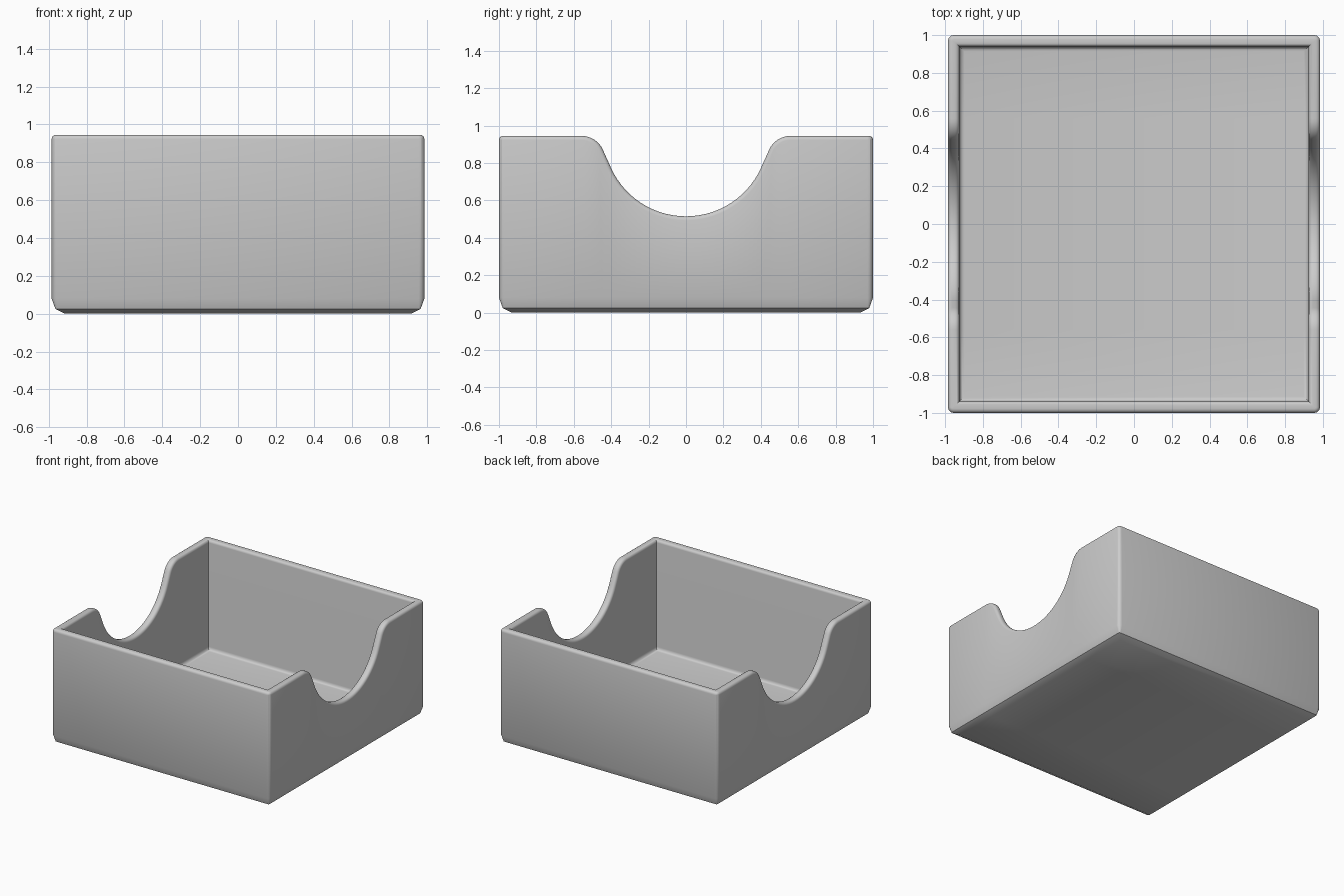
import bpy
import bmesh
from math import sin, cos, radians, pi

cube = bpy.data.objects.get("Cube")
if cube:
    bpy.data.objects.remove(cube, do_unlink=True)

HX, HY, TOP = 0.985, 1.0, 0.945      # half width, half depth, height
WALL, FLOOR = 0.06, 0.05             # wall and floor thickness
CORNER, RIM = 0.03, 0.022            # corner and rim rounding
SCOOP, LOW, FILLET = 0.44, 0.515, 0.126
TILT = radians(66)


def scoop_half():
    """Half of the scoop outline: (y, z, normal y, normal z), centre outwards."""
    pts = []
    for i in range(15):
        a = TILT * i / 14
        pts.append((SCOOP * sin(a), LOW + SCOOP * (1 - cos(a)), -sin(a), cos(a)))
    # fillet that joins the scoop to the flat rim
    y0 = pts[-1][0] + 0.042 + FILLET * sin(TILT)
    for i in range(9):
        a = TILT * (1 - i / 8)
        pts.append((y0 - FILLET * sin(a), TOP - FILLET * (1 - cos(a)), -sin(a), cos(a)))
    return pts


half = scoop_half()
scoop = [(-y, z, -ny, nz) for y, z, ny, nz in reversed(half[1:])] + half


def corner(sx, sy, start, inset, drop, height):
    """Rounded corner; it becomes sharp when inset past its radius."""
    r = max(CORNER - inset, 0)
    cx, cy = sx * (HX - inset - r), sy * (HY - inset - r)
    z = TOP - drop if height is None else height
    angles = [start + pi / 2 * i / 3 for i in range(4)]
    return [(cx + r * cos(a), cy + r * sin(a), z) for a in angles]


def side(sx, inset, drop, height):
    """Points along one scooped side, offset square to the scoop outline."""
    pts = []
    for y, z, ny, nz in scoop:
        pz = z - drop * nz if height is None else height
        pts.append((sx * (HX - inset), y - drop * ny, pz))
    return pts if sx > 0 else pts[::-1]


def ring(inset, drop=0.0, height=None):
    args = (inset, drop, height)
    return (corner(1, -1, -pi / 2, *args) + side(1, *args)
            + corner(1, 1, 0, *args) + corner(-1, 1, pi / 2, *args)
            + side(-1, *args) + corner(-1, -1, pi, *args))


# Wall section: bottom edge, outside, rounded rim, inside, floor fillet
steps = [radians(a) for a in (0, 22.5, 45, 67.5, 90)]
rings = [ring(0.07, height=0.0), ring(0.02, height=0.025), ring(0, height=0.08)]
rings += [ring(RIM * (1 - cos(a)), RIM * (1 - sin(a))) for a in steps]
rings += [ring(WALL - RIM * (1 - cos(a)), RIM * (1 - sin(a))) for a in reversed(steps)]
rings += [ring(WALL + 0.027 * (1 - cos(a)), height=FLOOR + 0.027 * (1 - sin(a)))
          for a in steps]

bm = bmesh.new()
loops = [[bm.verts.new(p) for p in pts] for pts in rings]
count = len(loops[0])
for lower, upper in zip(loops, loops[1:]):
    for i in range(count):
        j = (i + 1) % count
        bm.faces.new((lower[i], lower[j], upper[j], upper[i]))
bm.faces.new(loops[0][::-1])
bm.faces.new(loops[-1])
bmesh.ops.remove_doubles(bm, verts=bm.verts, dist=0.0001)
bmesh.ops.recalc_face_normals(bm, faces=bm.faces)

mesh = bpy.data.meshes.new("open_tray")
bm.to_mesh(mesh)
bm.free()
tray = bpy.data.objects.new("open_tray", mesh)
bpy.context.collection.objects.link(tray)

# Plain grey body
grey = bpy.data.materials.new("light_grey")
grey.use_nodes = True
grey.diffuse_color = (0.6, 0.6, 0.6, 1)
grey.node_tree.nodes["Principled BSDF"].inputs["Base Color"].default_value = (0.6, 0.6, 0.6, 1)
mesh.materials.append(grey)

bpy.ops.object.select_all(action="DESELECT")
tray.select_set(True)
bpy.context.view_layer.objects.active = tray
bpy.ops.object.shade_smooth_by_angle(angle=radians(29))
